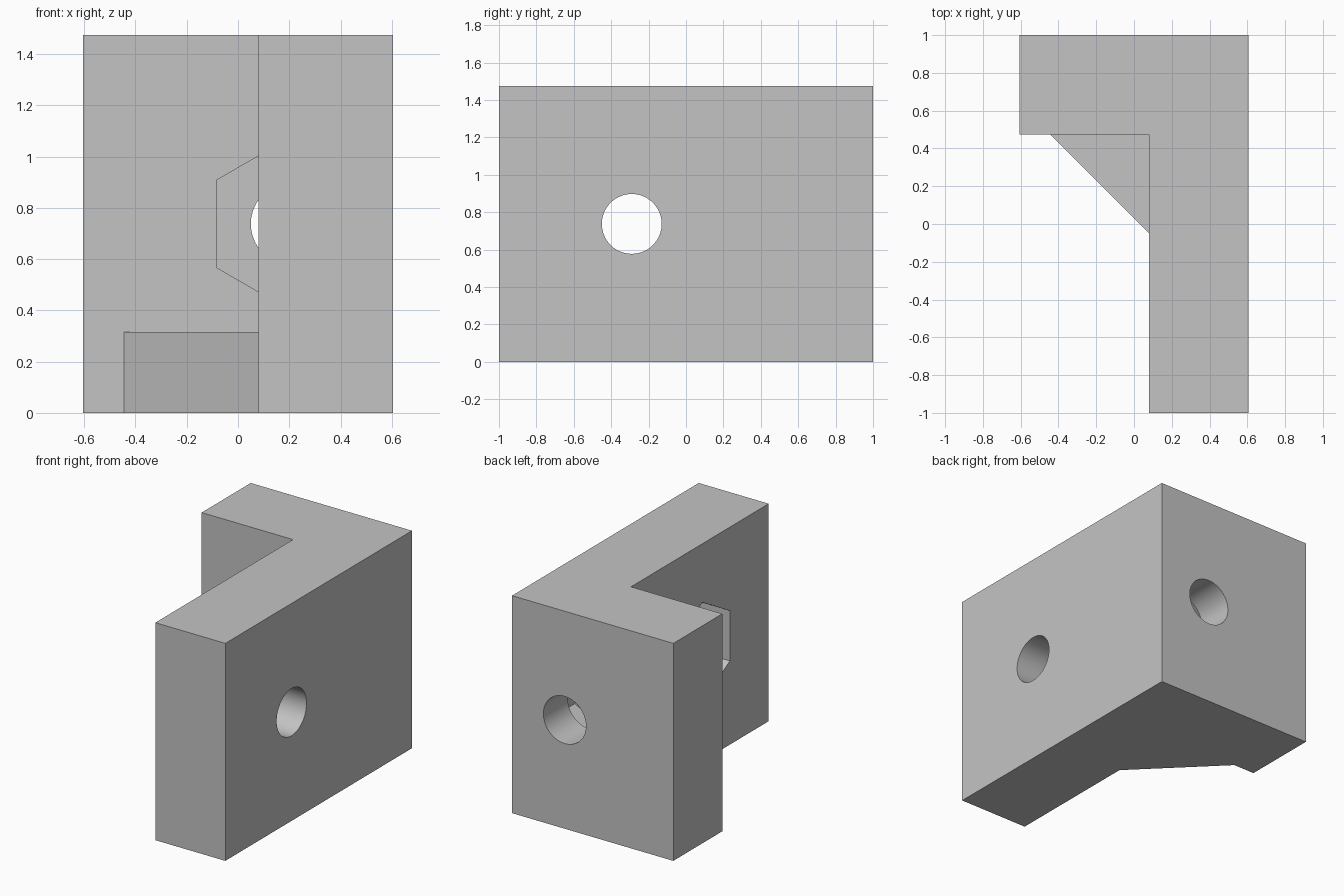
import bpy, bmesh
from math import sin, cos, tau, radians
from mathutils import Vector

default = bpy.data.objects.get("Cube")
if default:
    bpy.data.objects.remove(default, do_unlink=True)

# Main dimensions
HALF_X, HALF_Y, HEIGHT = 0.605, 1.0, 1.475
THICK = 0.525
INNER_X, INNER_Y = HALF_X - THICK, HALF_Y - THICK
HOLE_Z, HOLE_R, NUT_R = HEIGHT / 2, 0.16, 0.34

grey = bpy.data.materials.new("plain grey")
grey.use_nodes = True
colour = (0.55, 0.55, 0.55, 1)
grey.diffuse_color = colour
grey.node_tree.nodes["Principled BSDF"].inputs["Base Color"].default_value = colour


def prism(name, points, sweep):
    """Extrude a planar outline along a vector into a closed solid."""
    bm = bmesh.new()
    face = bm.faces.new([bm.verts.new(p) for p in points])
    grown = bmesh.ops.extrude_face_region(bm, geom=[face], use_keep_orig=True)
    top = [v for v in grown["geom"] if isinstance(v, bmesh.types.BMVert)]
    bmesh.ops.translate(bm, verts=top, vec=Vector(sweep))
    bmesh.ops.recalc_face_normals(bm, faces=bm.faces)
    mesh = bpy.data.meshes.new(name)
    bm.to_mesh(mesh)
    bm.free()
    mesh.materials.append(grey)
    obj = bpy.data.objects.new(name, mesh)
    bpy.context.collection.objects.link(obj)
    return obj


def cut(target, name, centre, across, sweep, radius, sides):
    """Cut a regular prism with one corner pointing up out of the target."""
    across, up = Vector(across), Vector((0, 0, 1))
    ring = [Vector(centre) + radius * (across * sin(tau * i / sides) + up * cos(tau * i / sides))
            for i in range(sides)]
    cutter = prism(name, ring, sweep)
    mod = target.modifiers.new(name, "BOOLEAN")
    mod.operation, mod.solver, mod.object = "DIFFERENCE", "EXACT", cutter
    bpy.context.view_layer.objects.active = target
    bpy.ops.object.modifier_apply(modifier=name)
    bpy.data.objects.remove(cutter, do_unlink=True)


# L-shaped body
body = prism("angle_bracket", [
    (-HALF_X, HALF_Y, 0), (-HALF_X, INNER_Y, 0), (INNER_X, INNER_Y, 0),
    (INNER_X, -HALF_Y, 0), (HALF_X, -HALF_Y, 0), (HALF_X, HALF_Y, 0)], (0, 0, HEIGHT))

# Bolt hole and hexagonal nut pocket through the long arm
side_y = -0.29
cut(body, "side_nut_pocket", (INNER_X - 0.1, side_y, HOLE_Z), (0, 1, 0),
    (0.1 + THICK / 2, 0, 0), NUT_R, 6)
cut(body, "side_bolt_hole", (INNER_X - 0.1, side_y, HOLE_Z), (0, 1, 0),
    (THICK + 0.2, 0, 0), HOLE_R, 64)

# Bolt hole and nut pocket through the back arm
back_x, pocket_y = 0.21, INNER_Y - 0.005
cut(body, "back_nut_pocket", (back_x, pocket_y, HOLE_Z), (1, 0, 0),
    (0, THICK / 2 + 0.005, 0), NUT_R, 6)
cut(body, "back_bolt_hole", (back_x, pocket_y + 0.1, HOLE_Z), (1, 0, 0),
    (0, THICK, 0), HOLE_R, 64)

# Triangular brace in the inner corner
brace = prism("corner_brace", [
    (INNER_X, INNER_Y, 0), (INNER_X - 0.525, INNER_Y, 0),
    (INNER_X, INNER_Y - 0.525, 0)], (0, 0, 0.315))

# Smooth hole walls, sharp corners
for obj in (body, brace):
    bpy.ops.object.select_all(action="DESELECT")
    obj.select_set(True)
    bpy.context.view_layer.objects.active = obj
    bpy.ops.object.shade_smooth_by_angle(angle=radians(30))
